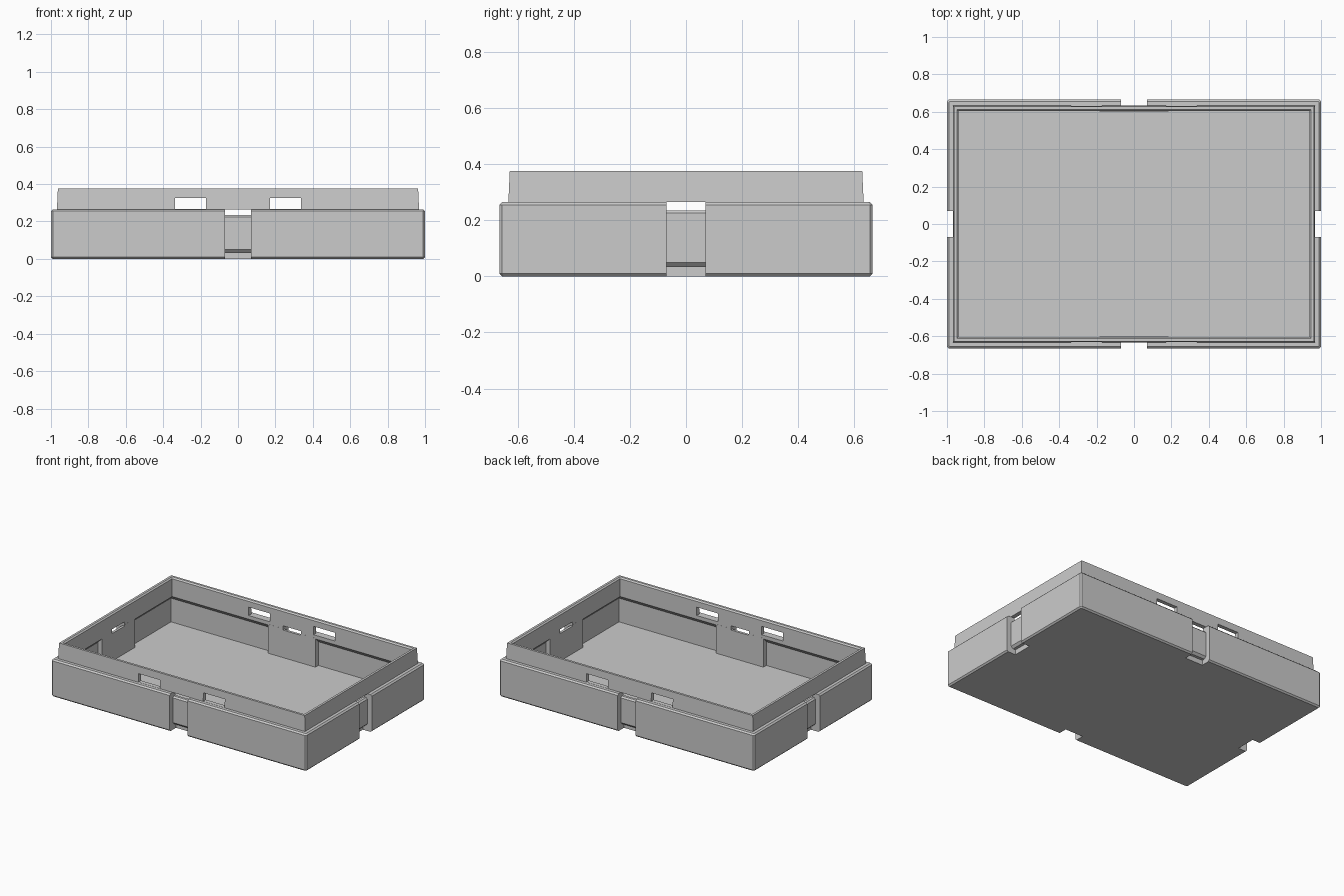
import bpy
import bmesh
from math import radians
from mathutils import Matrix, Vector

if "Cube" in bpy.data.objects:
    bpy.data.objects.remove(bpy.data.objects["Cube"], do_unlink=True)

HALF_X, HALF_Y = 1.0, 0.665      # outer half sizes
SLOT_HALF = 0.07                 # half width of the strap grooves
PANEL_HALF = 0.185               # half width of the inner backing panels

grey = bpy.data.materials.new("plain grey")
grey.use_nodes = True
grey.diffuse_color = (0.6, 0.6, 0.6, 1)
grey.node_tree.nodes["Principled BSDF"].inputs["Base Color"].default_value = (0.6, 0.6, 0.6, 1)


def finish(name, bm):
    bmesh.ops.remove_doubles(bm, verts=bm.verts, dist=1e-5)
    bmesh.ops.recalc_face_normals(bm, faces=bm.faces)
    mesh = bpy.data.meshes.new(name)
    bm.to_mesh(mesh)
    bm.free()
    mesh.materials.append(grey)
    obj = bpy.data.objects.new(name, mesh)
    bpy.context.scene.collection.objects.link(obj)
    return obj


def rect_loft(name, profile):
    """Stack rectangles given as (inset, height, corner chamfer) and cap both ends."""
    bm = bmesh.new()
    rings = []
    for inset, z, c in profile:
        x, y = HALF_X - inset, HALF_Y - inset
        pts = []
        for sx, sy in ((1, 1), (-1, 1), (-1, -1), (1, -1)):
            pair = [(sx * x, sy * (y - c)), (sx * (x - c), sy * y)]
            pts += pair if sx == sy else pair[::-1]
        rings.append([bm.verts.new((px, py, z)) for px, py in pts])
    for a, b in zip(rings, rings[1:]):
        for i in range(8):
            j = (i + 1) % 8
            bm.faces.new((a[i], a[j], b[j], b[i]))
    bm.faces.new(rings[0])
    bm.faces.new(rings[-1])
    return finish(name, bm)


def side_prism(name, profile, centre, half_width, side):
    """Extrude an (inset from outer wall, height) outline along one side."""
    half = HALF_Y if side % 2 == 0 else HALF_X
    bm = bmesh.new()
    base = [bm.verts.new((centre - half_width, u - half, z)) for u, z in profile]
    face = bm.faces.new(base)
    new = bmesh.ops.extrude_face_region(bm, geom=[face])["geom"]
    moved = [v for v in new if isinstance(v, bmesh.types.BMVert)]
    bmesh.ops.translate(bm, verts=moved, vec=Vector((2 * half_width, 0, 0)))
    bmesh.ops.transform(bm, matrix=Matrix.Rotation(radians(90 * side), 4, "Z"), verts=bm.verts)
    obj = finish(name, bm)
    obj.hide_render = True
    return obj


def box(u0, u1, z0, z1):
    return [(u0, z0), (u1, z0), (u1, z1), (u0, z1)]


# Tray: chamfered shell, raised tapered lip, undercut cavity
tray = rect_loft("tray_body", [
    (0.010, 0.0, 0.006), (0.0, 0.010, 0.010), (0.0, 0.255, 0.010),
    (0.010, 0.265, 0.006), (0.032, 0.265, 0), (0.037, 0.375, 0),
    (0.053, 0.375, 0), (0.062, 0.366, 0), (0.062, 0.240, 0),
    (0.030, 0.208, 0), (0.030, 0.040, 0)])

# Strap groove: down the wall, hooking under the base, slot through at the top
groove = [(-0.05, -0.05), (0.07, -0.05), (0.07, 0.035), (0.05, 0.035),
          (0.035, 0.05), (0.035, 0.225), (0.045, 0.235), (0.12, 0.235),
          (0.12, 0.265), (0.031, 0.265), (0.031, 0.3), (-0.05, 0.3)]

steps = []
for side in range(4):
    steps.append(("UNION", side_prism("backing_panel", box(0.02, 0.0625, 0.03, 0.245), 0, PANEL_HALF, side)))
for side in range(4):
    steps.append(("DIFFERENCE", side_prism("strap_groove", groove, 0, SLOT_HALF, side)))

# Latch windows in the lip on the two long sides
for side in (0, 2):
    for x in (-0.254, 0.254):
        steps.append(("DIFFERENCE", side_prism("latch_window", box(0.02, 0.1, 0.266, 0.325), x, 0.084, side)))

for operation, tool in steps:
    mod = tray.modifiers.new(tool.name, "BOOLEAN")
    mod.operation = operation
    mod.solver = "EXACT"
    mod.object = tool

# Bake the booleans and drop the helpers
bpy.context.view_layer.update()
baked = bpy.data.meshes.new_from_object(tray.evaluated_get(bpy.context.evaluated_depsgraph_get()))
tray.modifiers.clear()
tray.data = baked
baked.name = "tray_body"
baked.materials.clear()
baked.materials.append(grey)
for poly in baked.polygons:
    poly.material_index = 0
for _, tool in steps:
    bpy.data.objects.remove(tool, do_unlink=True)
